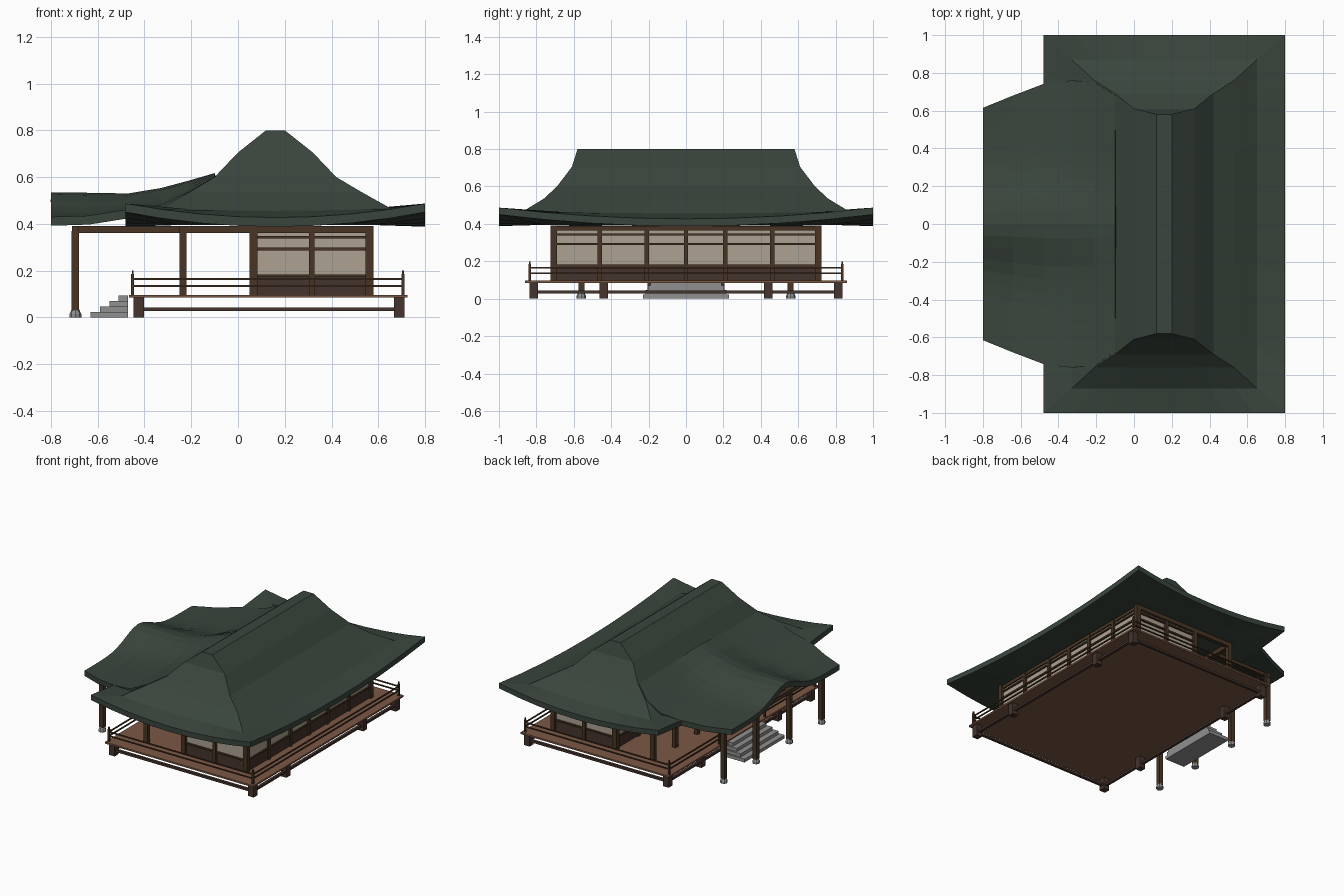
import bpy, bmesh, math

if "Cube" in bpy.data.objects:
    bpy.data.objects.remove(bpy.data.objects["Cube"])

def mat(name, c):
    m = bpy.data.materials.new(name)
    m.diffuse_color = (*c, 1)
    m.use_nodes = True
    m.node_tree.nodes["Principled BSDF"].inputs["Base Color"].default_value = m.diffuse_color
    return m

GREEN = mat("roof_green", (0.042, 0.06, 0.046))
WOOD = mat("dark_wood", (0.065, 0.035, 0.018))
PANEL = mat("panel_wood", (0.06, 0.033, 0.026))
FLOOR = mat("floor_wood", (0.20, 0.095, 0.058))
PAPER = mat("paper", (0.42, 0.36, 0.29))
STONE = mat("stone", (0.28, 0.28, 0.28))

def finish(name, bm, m):
    me = bpy.data.meshes.new(name)
    bm.to_mesh(me)
    bm.free()
    ob = bpy.data.objects.new(name, me)
    me.materials.append(m)
    bpy.context.collection.objects.link(ob)
    return ob

def boxes(name, m, items):
    """One object from (x0, x1, y0, y1, z0, z1) blocks."""
    bm = bmesh.new()
    for x0, x1, y0, y1, z0, z1 in items:
        vs = bmesh.ops.create_cube(bm, size=1)["verts"]
        for v in vs:
            v.co = ((x0 + x1) / 2 + v.co.x * (x1 - x0),
                    (y0 + y1) / 2 + v.co.y * (y1 - y0),
                    (z0 + z1) / 2 + v.co.z * (z1 - z0))
    return finish(name, bm, m)

def post(x, y, w, z0, z1):
    return (x - w / 2, x + w / 2, y - w / 2, y + w / 2, z0, z1)

# main hipped roof: stacked rectangular rings with lifted corners
CX, N = 0.16, 8
def ring(bm, hx, hy, z, lift):
    out = []
    corners = [(-1, -1), (1, -1), (1, 1), (-1, 1)]
    for k in range(4):
        a, b = corners[k], corners[(k + 1) % 4]
        for i in range(N):
            f = i / N
            t = 2 * f - 1
            out.append(bm.verts.new((CX + hx * (a[0] + (b[0] - a[0]) * f),
                                     hy * (a[1] + (b[1] - a[1]) * f),
                                     z - lift * (1 - t * t))))
    return out

bm = bmesh.new()
rings = [ring(bm, *r) for r in [
    (0.42, 0.76, 0.395, 0), (0.64, 1.0, 0.45, 0.062), (0.64, 1.0, 0.487, 0.06),
    (0.49, 0.87, 0.468, 0.012), (0.37, 0.76, 0.535, 0), (0.26, 0.69, 0.60, 0),
    (0.16, 0.61, 0.705, 0), (0.04, 0.58, 0.80, 0)]]
for a, b in zip(rings, rings[1:]):
    for i in range(len(a)):
        j = (i + 1) % len(a)
        bm.faces.new((a[i], a[j], b[j], b[i]))
bm.faces.new(rings[-1])
bm.faces.new(rings[0][::-1])
finish("main_roof", bm, GREEN)

# entrance canopy roof with a central bell-shaped hump
bm = bmesh.new()
rows, M = [], 20
for x, hw, ze, zc in [(-0.80, 0.615, 0.43, 0.535), (-0.64, 0.68, 0.435, 0.533),
                      (-0.47, 0.745, 0.462, 0.53), (-0.33, 0.76, 0.48, 0.553),
                      (-0.21, 0.75, 0.538, 0.585), (-0.10, 0.68, 0.602, 0.617)]:
    row = []
    for i in range(M + 1):
        y = hw * (2 * i / M - 1)
        row.append(bm.verts.new((x, y, ze + (zc - ze) * math.exp(-(y / 0.2) ** 2))))
    rows.append(row)
for a, b in zip(rows, rows[1:]):
    for i in range(M):
        bm.faces.new((a[i], b[i], b[i + 1], a[i + 1]))
canopy = finish("canopy_roof", bm, GREEN)
sol = canopy.modifiers.new("thickness", "SOLIDIFY")
sol.thickness, sol.offset = 0.038, -1

# veranda deck, feet and lower tie rails
boxes("deck", FLOOR, [(-0.465, 0.725, -0.86, 0.86, 0.085, 0.097)])
boxes("deck_feet", PANEL, [post(x, y, 0.045, 0, 0.085)
      for x in (-0.425, 0.69) for y in (-0.815, -0.44, 0.44, 0.815)])
boxes("deck_ties", PANEL,
      [(-0.425, 0.69, y - 0.01, y + 0.01, 0.027, 0.043) for y in (-0.815, 0.815)] +
      [(x - 0.01, x + 0.01, -0.815, 0.815, 0.027, 0.043) for x in (-0.425, 0.69)])

# railing with an opening at the stairs
rails = []
for z in (0.135, 0.165):
    for y in (-0.835, 0.835):
        rails.append((-0.45, 0.705, y - 0.004, y + 0.004, z - 0.004, z + 0.004))
    rails.append((0.701, 0.709, -0.835, 0.835, z - 0.004, z + 0.004))
    for s in (-1, 1):
        y0, y1 = sorted((s * 0.26, s * 0.835))
        rails.append((-0.454, -0.446, y0, y1, z - 0.004, z + 0.004))
boxes("railing", WOOD, rails)
ends = [(x, y) for x in (-0.45, 0.705) for y in (-0.835, 0.835)]
ends += [(-0.45, -0.26), (-0.45, 0.26)]
boxes("railing_posts", WOOD, [post(x, y, 0.013, 0.097, 0.185) for x, y in ends] +
      [post(x, y, 0.008, 0.185, 0.2) for x, y in ends])

# room: paper upper walls, wooden lower walls
boxes("paper_walls", PAPER, [(0.068, 0.562, -0.705, 0.705, 0.17, 0.385)])
boxes("lower_walls", PANEL, [(0.063, 0.567, -0.71, 0.71, 0.097, 0.175)])
ys = (-0.71, -0.46, -0.21, 0, 0.21, 0.46, 0.71)
frame = [post(x, y, 0.024, 0.097, 0.385) for x in (0.065, 0.565) for y in ys]
frame += [post(0.315, y, 0.024, 0.097, 0.385) for y in (-0.71, 0.71)]
frame += [post(x, y, 0.034, 0.097, 0.385) for x in (0.067, 0.563) for y in (-0.708, 0.708)]
for z, h in ((0.178, 0.01), (0.293, 0.012), (0.343, 0.01), (0.376, 0.024)):
    frame += [(0.06, 0.57, y - 0.008, y + 0.008, z - h / 2, z + h / 2) for y in (-0.71, 0.71)]
    frame += [(x - 0.008, x + 0.008, -0.71, 0.71, z - h / 2, z + h / 2) for x in (0.065, 0.565)]
boxes("wall_frame", WOOD, frame)

# porch columns and beams
boxes("porch_columns", WOOD, [post(-0.235, y, 0.03, 0.097, 0.37) for y in ys if y != 0])
cy = (-0.56, -0.19, 0.19, 0.56)
boxes("canopy_columns", WOOD, [post(-0.695, y, 0.032, 0.03, 0.37) for y in cy])
boxes("beams", WOOD,
      [(x - 0.014, x + 0.014, -h, h, 0.362, 0.392) for x, h in ((-0.235, 0.72), (-0.695, 0.58))] +
      [(-0.25, 0.58, y - 0.014, y + 0.014, 0.362, 0.392) for y in (-0.71, 0.71)] +
      [(-0.71, -0.22, y - 0.012, y + 0.012, 0.362, 0.39) for y in cy])

# stone column bases
bm = bmesh.new()
for y in cy:
    for r0, r1, z0, z1 in ((0.025, 0.025, 0, 0.014), (0.025, 0.017, 0.014, 0.033)):
        vs = bmesh.ops.create_cone(bm, cap_ends=True, segments=8, radius1=r0,
                                   radius2=r1, depth=z1 - z0)["verts"]
        bmesh.ops.translate(bm, vec=(-0.695, y, (z0 + z1) / 2), verts=vs)
finish("column_bases", bm, STONE)

# stone stairs, narrowing upward
boxes("stairs", STONE, [(-0.63 + 0.04 * i, -0.47, -0.23 + 0.013 * i, 0.23 - 0.013 * i,
                         0.0235 * i, 0.0235 * (i + 1)) for i in range(4)])
